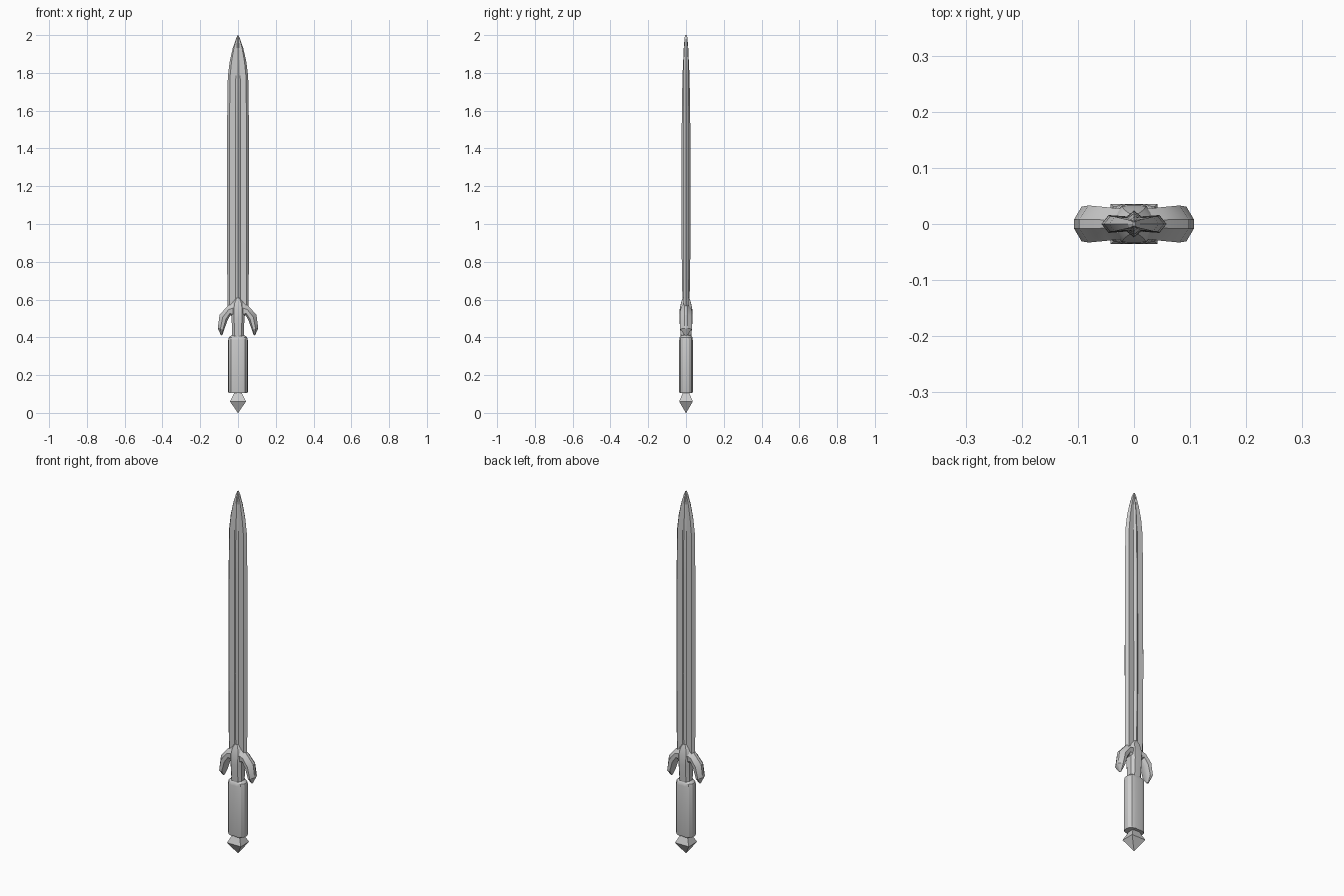
import bpy, bmesh
from mathutils import Vector

if "Cube" in bpy.data.objects:
    bpy.data.objects.remove(bpy.data.objects["Cube"])


def loft(name, groups, angle=0.5):
    """Skin one or more lists of equal-length rings into a closed object."""
    bm = bmesh.new()
    for rings in groups:
        loops = [[bm.verts.new(p) for p in ring] for ring in rings]
        n = len(loops[0])
        for a, b in zip(loops, loops[1:]):
            for i in range(n):
                j = (i + 1) % n
                bm.faces.new((a[i], a[j], b[j], b[i]))
        bm.faces.new(loops[0][::-1])
        bm.faces.new(loops[-1])
    bmesh.ops.recalc_face_normals(bm, faces=bm.faces)
    mesh = bpy.data.meshes.new(name)
    bm.to_mesh(mesh)
    bm.free()
    obj = bpy.data.objects.new(name, mesh)
    bpy.context.collection.objects.link(obj)
    bpy.ops.object.select_all(action='DESELECT')
    obj.select_set(True)
    bpy.context.view_layer.objects.active = obj
    bpy.ops.object.shade_smooth_by_angle(angle=angle)
    return obj


def symmetric(quarter, z):
    """Mirror a quarter outline (from +x edge to +y edge) into a full ring."""
    half = quarter + [(-x, y) for x, y in reversed(quarter) if x > 0]
    full = half + [(x, -y) for x, y in reversed(half) if y > 0]
    return [(x, y, z) for x, y in full]


# Blade: bevelled edges, flat cheeks and a raised central ridge that fades out
blade = []
for z, w, ridge, flat in [(0.55, .056, .018, .013), (0.75, .057, .022, .015),
                          (1.0, .058, .024, .016), (1.5, .058, .023, .015),
                          (1.78, .054, .019, .014), (1.86, .044, .015, .013),
                          (1.93, .028, .012, .010), (1.98, .011, .008, .007),
                          (2.0, .002, .005, .004)]:
    blade.append(symmetric([(w, 0), (w * .78, flat), (w * .22, flat * .85), (0, ridge)], z))
loft("blade", blade and [blade], 0.2)

# Guard core: faceted bar rising to a peak against the blade
core = [symmetric([(w, 0), (w, d * .5), (w * .6, d), (0, d * 1.04)], z)
        for z, w, d in [(.385, .036, .026), (.42, .031, .028), (.50, .034, .034),
                        (.55, .036, .032), (.585, .028, .025), (.607, .012, .018)]]
loft("guard_core", [core])

# Guard wings: drooping arms with a ridged outer edge
arm = [((.015, .600), (.015, .495), .026), ((.055, .567), (.040, .518), .030),
       ((.098, .518), (.056, .490), .033), ((.107, .448), (.073, .440), .031),
       ((.090, .410), (.083, .412), .007)]


def wing(side):
    rings = []
    for outer, inner, d in arm:
        o, i = Vector(outer), Vector(inner)
        ring = []
        for t, y in [(0, -.25), (.4, -1), (.8, -.9), (1, -.4),
                     (1, .4), (.8, .9), (.4, 1), (0, .25)]:
            p = o.lerp(i, t)
            ring.append((side * p.x, y * d, p.y))
        rings.append(ring)
    return rings


loft("guard_wings", [wing(1), wing(-1)])

# Grip: flattened faceted handle with chamfered ends
grip = [symmetric([(.052 * s, 0), (.050 * s, .015 * s), (.038 * s, .030 * s),
                   (.018 * s, .036 * s), (0, .033 * s)], z)
        for z, s in [(.105, .95), (.112, 1), (.385, 1), (.400, .93), (.412, .65)]]
loft("grip", [grip])

# Pommel: square gem, pointed at the bottom
gem = [[(sx * w, sy * d, z) for sx, sy in [(1, 1), (-1, 1), (-1, -1), (1, -1)]]
       for z, w, d in [(0, .001, .001), (.060, .042, .036), (.110, .018, .015)]]
loft("pommel", [gem])
